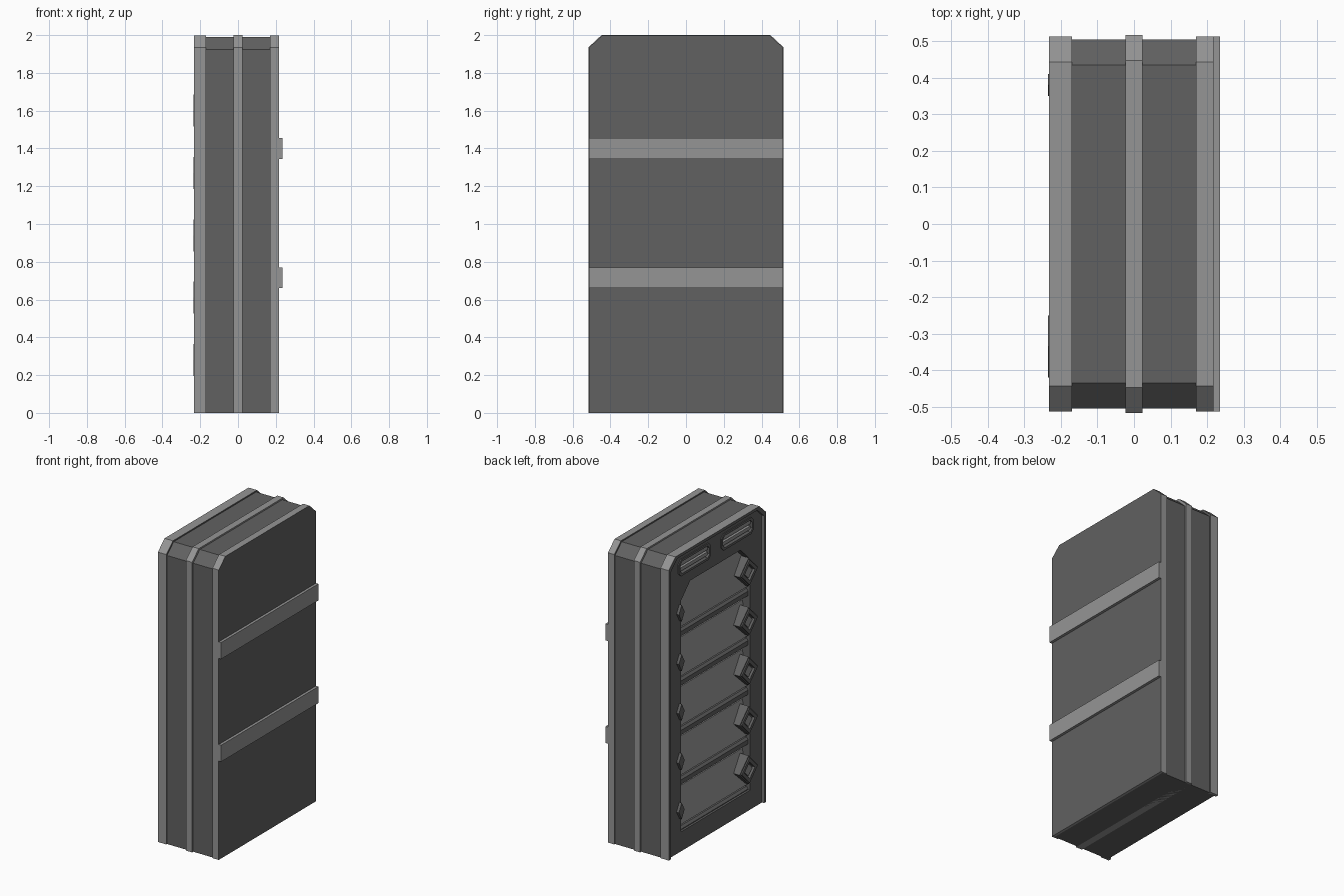
import bpy, bmesh
from mathutils import Vector

if "Cube" in bpy.data.objects:
    bpy.data.objects.remove(bpy.data.objects["Cube"])


def material(name, v):
    m = bpy.data.materials.new(name)
    m.diffuse_color = (v, v, v, 1)
    m.use_nodes = True
    m.node_tree.nodes["Principled BSDF"].inputs["Base Color"].default_value = m.diffuse_color
    return m


DARK = material("dark_grey", 0.12)
LIGHT = material("light_grey", 0.3)


def prism(name, loops, a, b, mat, axis="x", caps=None):
    """Fill 2D loops (the later ones are holes) and extrude from a to b along an axis."""
    def put(u, v):
        return (a, u, v) if axis == "x" else (u, a, v)
    n = Vector((1, 0, 0)) if axis == "x" else Vector((0, 1, 0))
    bm = bmesh.new()
    for loop in loops:
        vs = [bm.verts.new(put(*p)) for p in loop]
        for i, v in enumerate(vs):
            bm.edges.new((vs[i - 1], v))
    bmesh.ops.triangle_fill(bm, edges=bm.edges[:], use_beauty=True, normal=n)
    ext = bmesh.ops.extrude_face_region(bm, geom=bm.faces[:], use_keep_orig=True)
    moved = [g for g in ext["geom"] if isinstance(g, bmesh.types.BMVert)]
    bmesh.ops.translate(bm, verts=moved, vec=n * (b - a))
    bmesh.ops.recalc_face_normals(bm, faces=bm.faces[:])
    me = bpy.data.meshes.new(name)
    me.materials.append(mat)
    if caps:
        me.materials.append(caps)
        for f in bm.faces:
            f.material_index = int(abs(f.normal.dot(n)) > 0.9)
    bm.to_mesh(me)
    bm.free()
    ob = bpy.data.objects.new(name, me)
    bpy.context.collection.objects.link(ob)
    return ob


def arch(w, top, z0=0.0, dy=0.07, dz=0.065):
    """Upright outline with clipped top corners."""
    return [(w, z0), (w, top - dz), (w - dy, top), (dy - w, top), (-w, top - dz), (-w, z0)]


def clipped(y0, y1, z0, z1, c):
    """Rectangle with four clipped corners."""
    return [(y0 + c, z0), (y1 - c, z0), (y1, z0 + c), (y1, z1 - c),
            (y1 - c, z1), (y0 + c, z1), (y0, z1 - c), (y0, z0 + c)]


def diamond(y, z, ry, rz):
    return [(y + ry, z), (y, z + rz), (y - ry, z), (y, z - rz)]


# Cabinet shell and its bands
prism("cabinet_core", [arch(0.505, 1.99)], -0.15, 0.2, DARK)
prism("middle_band", [arch(0.517, 2.0)], -0.023, 0.023, LIGHT)
prism("rear_frame", [arch(0.513, 1.999)], 0.17, 0.217, LIGHT, caps=DARK)
prism("face_frame", [arch(0.513, 1.999) + arch(0.492, 1.98)[::-1]], -0.232, -0.17, LIGHT, caps=DARK)

# Straps across the rear face
for z in (0.66, 1.345):
    prism("rear_strap", [[(-0.513, z), (0.513, z), (0.513, z + 0.11), (-0.513, z + 0.11)]],
          0.21, 0.235, LIGHT)

# Face plate with the drawer opening and two vent holes
vents = [clipped(0.055, 0.395, 1.84, 1.95, 0.025), clipped(-0.395, -0.055, 1.84, 1.95, 0.025)]
opening = arch(0.365, 1.77, 0.13, 0.1, 0.1)
prism("face_plate", [arch(0.505, 1.99), opening] + vents, -0.217, -0.15, DARK)

# Vents: rim, backing and slats
for s in (-1, 1):
    y0, y1 = sorted((s * 0.055, s * 0.395))
    prism("vent_rim", [clipped(y0, y1, 1.84, 1.95, 0.025),
                       clipped(y0 + 0.015, y1 - 0.015, 1.855, 1.935, 0.02)], -0.224, -0.19, DARK)
    prism("vent_back", [clipped(y0, y1, 1.84, 1.95, 0.025)], -0.19, -0.16, DARK)
    for z in (1.865, 1.902):
        prism("vent_slat", [[(y0 + 0.02, z), (y1 - 0.02, z), (y1 - 0.02, z + 0.023),
                             (y0 + 0.02, z + 0.023)]], -0.212, -0.185, LIGHT)

# Five tilted drawers, each with a rail, a latch and a hinge
for i in range(5):
    z = 1.6 - 0.33 * i
    top = 0.17 if i == 0 else 0.115
    prism("drawer", [[(-0.14, z + top), (-0.16, z + top), (-0.205, z - 0.11), (-0.14, z - 0.11)]],
          -0.37, 0.37, LIGHT, axis="y")
    prism("drawer_rail", [[(-0.14, z - 0.13), (-0.19, z - 0.13), (-0.203, z - 0.145),
                           (-0.203, z - 0.175), (-0.14, z - 0.2)]], -0.37, 0.37, DARK, axis="y")
    prism("latch_base", [diamond(-0.335, z, 0.095, 0.095), diamond(-0.335, z, 0.055, 0.055)],
          -0.228, -0.165, DARK)
    prism("latch_ring", [diamond(-0.335, z, 0.085, 0.085), diamond(-0.335, z, 0.055, 0.055)],
          -0.236, -0.22, DARK)
    prism("latch_knob", [diamond(-0.335, z, 0.042, 0.042)], -0.226, -0.165, LIGHT)
    prism("hinge", [diamond(0.38, z, 0.03, 0.055)], -0.235, -0.18, DARK)
